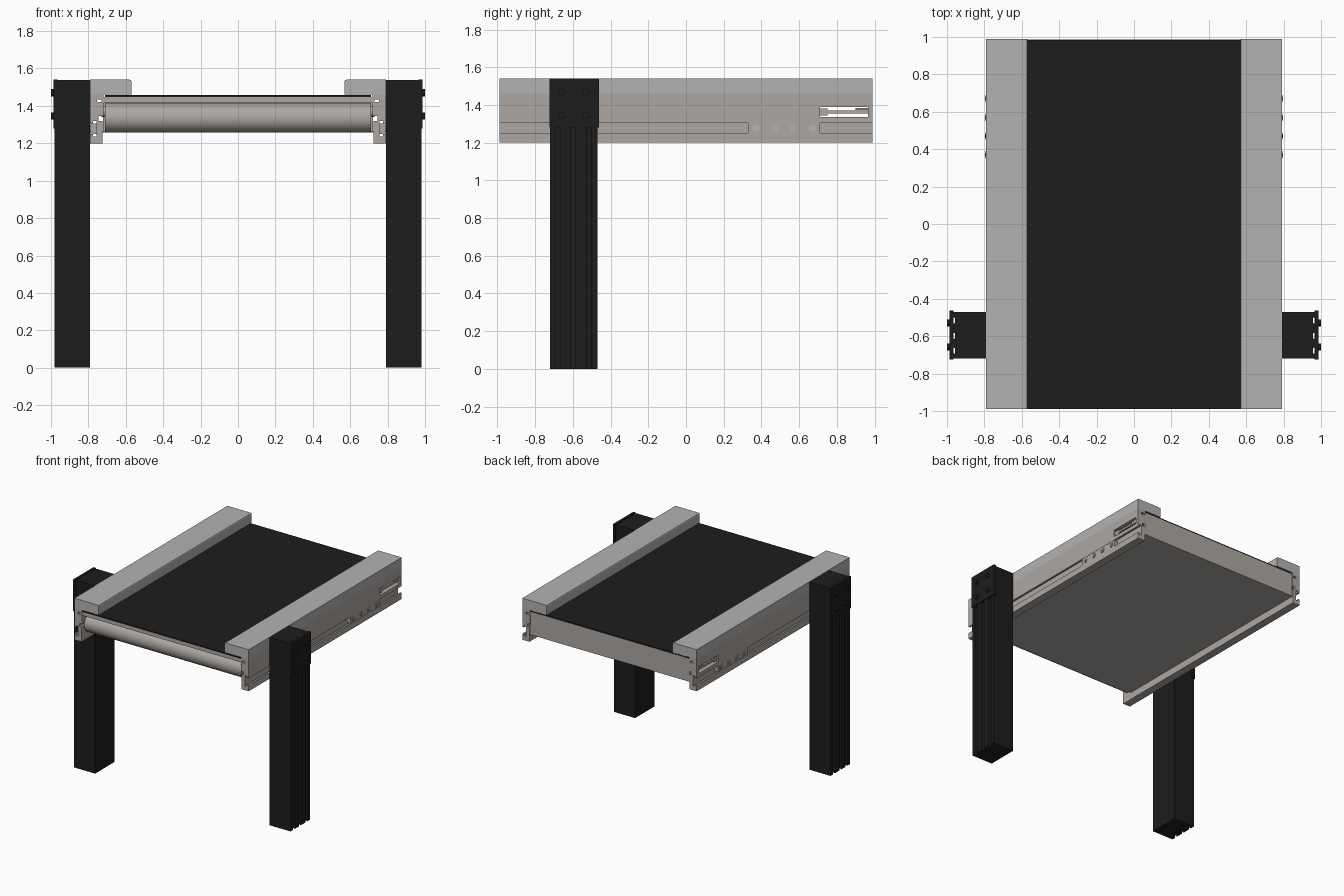
import bpy, bmesh, math
from mathutils import Matrix

if "Cube" in bpy.data.objects:
    bpy.data.objects.remove(bpy.data.objects["Cube"])


def material(name, r, g, b):
    m = bpy.data.materials.new(name)
    m.diffuse_color = (r, g, b, 1)
    m.use_nodes = True
    m.node_tree.nodes["Principled BSDF"].inputs["Base Color"].default_value = m.diffuse_color
    return m


BLACK = material("black", 0.012, 0.012, 0.012)
TAUPE = material("warm_grey", 0.42, 0.39, 0.36)
GREY = material("light_grey", 0.45, 0.45, 0.45)


def finish(name, bm, mat, mirror=False):
    bmesh.ops.recalc_face_normals(bm, faces=bm.faces)
    me = bpy.data.meshes.new(name)
    bm.to_mesh(me)
    bm.free()
    ob = bpy.data.objects.new(name, me)
    bpy.context.collection.objects.link(ob)
    if mat:
        me.materials.append(mat)
    if mirror:
        ob.modifiers.new("mirror", 'MIRROR').use_mirror_merge = False
    return ob


def add_box(bm, x, y, z):
    size = Matrix.Diagonal((x[1] - x[0], y[1] - y[0], z[1] - z[0], 1))
    centre = Matrix.Translation((sum(x) / 2, sum(y) / 2, sum(z) / 2))
    bmesh.ops.create_cube(bm, size=1, matrix=centre @ size)


def box(name, x, y, z, mat, mirror=False):
    bm = bmesh.new()
    add_box(bm, x, y, z)
    return finish(name, bm, mat, mirror)


def add_rod(bm, x, y, z, r, segments=20):
    # cylinder along x
    m = Matrix.Translation((sum(x) / 2, y, z)) @ Matrix.Rotation(math.pi / 2, 4, 'Y')
    bmesh.ops.create_cone(bm, cap_ends=True, segments=segments, radius1=r, radius2=r,
                          depth=x[1] - x[0], matrix=m)


def extrude(name, points, vec, mat):
    bm = bmesh.new()
    f = bm.faces.new([bm.verts.new(p) for p in points])
    new = bmesh.ops.extrude_face_region(bm, geom=[f])["geom"]
    bmesh.ops.translate(bm, vec=vec, verts=[v for v in new if isinstance(v, bmesh.types.BMVert)])
    return finish(name, bm, mat, True)


def smooth(ob):
    bpy.ops.object.select_all(action='DESELECT')
    ob.select_set(True)
    bpy.context.view_layer.objects.active = ob
    bpy.ops.object.shade_smooth_by_angle(angle=math.radians(35))


Y = (-0.99, 0.99)

# Side rails: extruded profile with outer T-slot and a ledge under the guide
profile = [(.79, 1.46), (.79, 1.305), (.775, 1.305), (.775, 1.32), (.757, 1.32), (.757, 1.235),
           (.775, 1.235), (.775, 1.25), (.79, 1.25), (.79, 1.2), (.725, 1.2), (.725, 1.32),
           (.745, 1.32), (.745, 1.345), (.72, 1.345), (.72, 1.42), (.755, 1.42), (.755, 1.435),
           (.72, 1.435), (.72, 1.46)]
rail = extrude("side_rail", [(x, Y[0], z) for x, z in profile], (0, Y[1] - Y[0], 0), TAUPE)

# Tensioner slot through both rails
cutter = box("slot_cutter", (.6, .9), (.71, .965), (1.335, 1.39), None)
cutter.hide_render = True
cutter.hide_set(True)
cut = rail.modifiers.new("slot", 'BOOLEAN')
cut.object = cutter
cut.solver = 'EXACT'
rail.modifiers.move(1, 0)

# Tensioner screw with wider blocks at its ends
bm = bmesh.new()
add_rod(bm, (.75, .751), .84, 1.363, .001, 8)
bm.clear()
add_box(bm, (.745, .78), (.71, .965), (1.355, 1.371))
add_box(bm, (.745, .78), (.71, .75), (1.345, 1.381))
add_box(bm, (.745, .78), (.9, .965), (1.372, 1.384))
finish("belt_tensioner", bm, TAUPE, True)

# Top guides, rounded on the inner upper edge
guide = [(.79, 1.46), (.79, 1.54), (.58, 1.54), (.573, 1.537), (.57, 1.53), (.57, 1.46)]
extrude("top_guide", [(x, Y[0], z) for x, z in guide], (0, Y[1] - Y[0], 0), GREY)

# Bed: belt, deck slab, bottom sheet and back plate
box("belt", (-.71, .71), (-.99, .985), (1.447, 1.457), BLACK)
box("deck", (-.73, .73), (-.985, .985), (1.415, 1.447), TAUPE)
box("bottom_sheet", (-.725, .725), (-.9, .985), (1.258, 1.266), TAUPE)
box("back_plate", (-.722, .722), (.972, .986), (1.258, 1.447), TAUPE)

# Front roller and axle
bm = bmesh.new()
add_rod(bm, (-.71, .71), -.9, 1.336, .078, 48)
add_rod(bm, (-.73, .73), -.9, 1.37, .03, 24)
smooth(finish("front_roller", bm, TAUPE))

# Strip with four bolts in each rail slot
box("bolt_strip", (.757, .788), (.33, .71), (1.25, 1.305), TAUPE, True)
bm = bmesh.new()
for y in (.37, .47, .57, .672):
    add_rod(bm, (.78, .793), y, 1.277, .019)
    add_rod(bm, (.78, .797), y, 1.277, .01, 6)
smooth(finish("strip_bolts", bm, GREY, True))

# Legs with three T-grooves on the outer face
leg = [(.79, -.47), (.79, -.72), (.98, -.72)]
for y in (-.677, -.598, -.516):
    leg += [(.98, y - .012), (.972, y - .012), (.972, y - .02), (.958, y - .014),
            (.958, y + .014), (.972, y + .02), (.972, y + .012), (.98, y + .012)]
leg.append((.98, -.47))
extrude("leg", [(x, y, 0) for x, y in leg], (0, 0, 1.538), BLACK)

# Mounting plate with four bolts at the top of each leg
box("leg_plate", (.965, .986), (-.725, -.462), (1.28, 1.54), BLACK, True)
bm = bmesh.new()
for y in (-.658, -.53):
    for z in (1.345, 1.47):
        add_rod(bm, (.98, 1.0), y, z, .019)
smooth(finish("plate_bolts", bm, BLACK, True))
